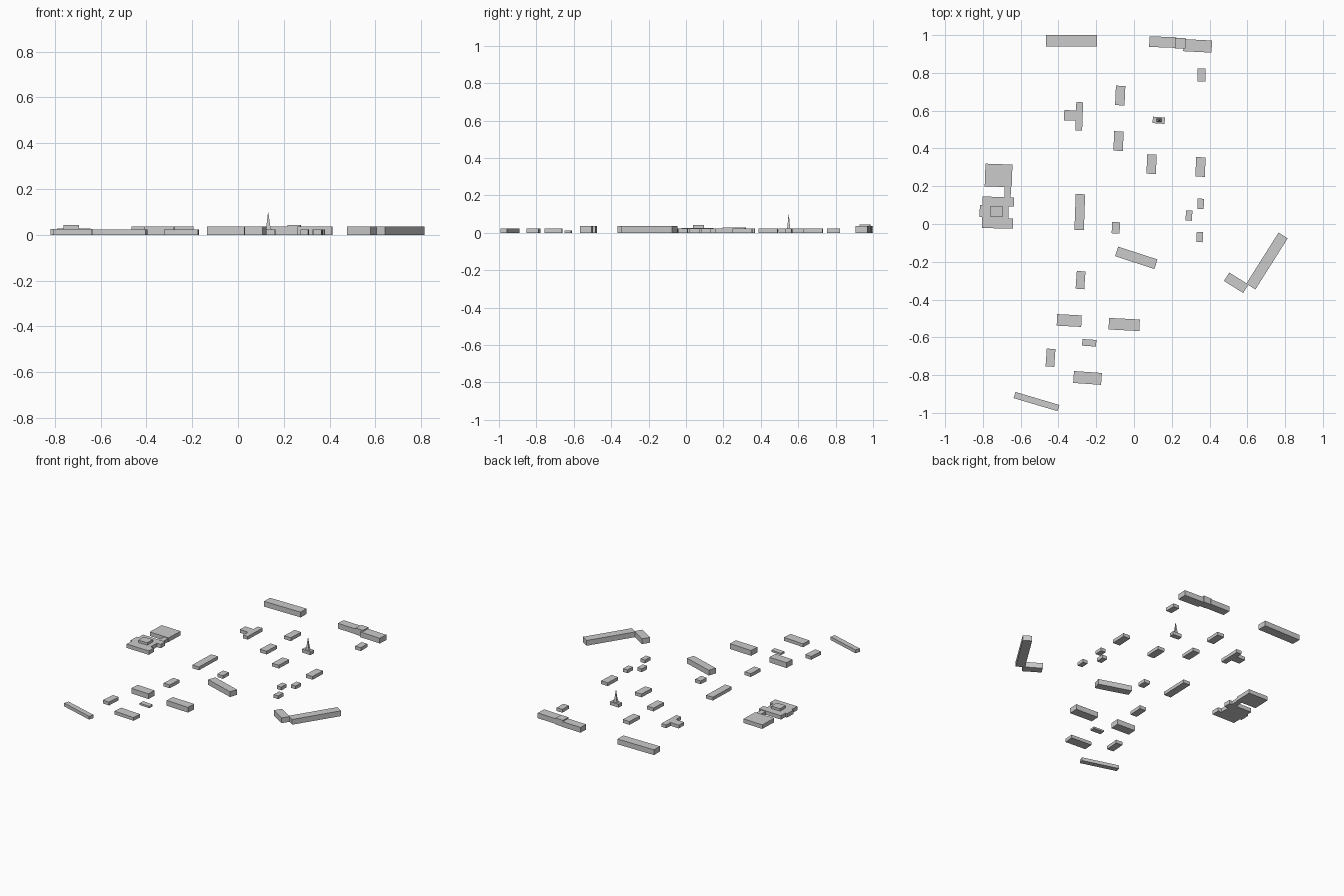
import bpy, bmesh, math
from mathutils import Matrix

if "Cube" in bpy.data.objects:
    bpy.data.objects.remove(bpy.data.objects["Cube"])

HIGH, MID, LOW = 0.035, 0.022, 0.012


def block(name, x, y, sx, sy, h, rot=0.0, z=0.0):
    """Flat-roofed box standing at z, turned by rot degrees."""
    bm = bmesh.new()
    m = (Matrix.Translation((x, y, z + h / 2))
         @ Matrix.Rotation(math.radians(rot), 4, 'Z')
         @ Matrix.Diagonal((sx, sy, h, 1)))
    bmesh.ops.create_cube(bm, size=1, matrix=m)
    return finish(name, bm)


def finish(name, bm):
    bmesh.ops.recalc_face_normals(bm, faces=bm.faces)
    me = bpy.data.meshes.new(name)
    bm.to_mesh(me)
    bm.free()
    ob = bpy.data.objects.new(name, me)
    bpy.context.collection.objects.link(ob)
    return ob


def prism(name, outline, h):
    """Extrude a plan outline up from the ground."""
    bm = bmesh.new()
    face = bm.faces.new([bm.verts.new((x, y, 0)) for x, y in outline])
    top = bmesh.ops.extrude_face_region(bm, geom=[face])
    verts = [v for v in top['geom'] if isinstance(v, bmesh.types.BMVert)]
    bmesh.ops.translate(bm, verts=verts, vec=(0, 0, h))
    if not any(len(f.verts) == len(outline) and f.calc_center_median().z < 1e-6
               for f in bm.faces):
        bm.faces.new([v for v in bm.verts if v.co.z < 1e-6])
    return finish(name, bm)


# Long halls at the north edge
block("north_hall_west", -0.33, 0.97, 0.27, 0.062, HIGH)
block("north_hall_east", 0.152, 0.963, 0.142, 0.056, HIGH, -2)
block("north_hall_link", 0.245, 0.957, 0.056, 0.056, 0.043, -2)
block("north_hall_end", 0.337, 0.943, 0.15, 0.064, HIGH, -3)

# Two-storey houses with their long side north-south
for i, (x, y) in enumerate([(-0.073, 0.68), (-0.082, 0.439),
                            (0.093, 0.317), (0.352, 0.302)]):
    block(f"long_house_{i}", x, y, 0.05, 0.103, MID, -2.5)
for i, (x, y) in enumerate([(-0.283, -0.297), (-0.442, -0.708)]):
    block(f"south_house_{i}", x, y, 0.046, 0.094, MID, -4)
for i, (x, y) in enumerate([(0.353, 0.107), (0.291, 0.045), (0.348, -0.069)]):
    block(f"cottage_{i}", x, y, 0.034, 0.054, MID, -3)
block("north_cottage", 0.357, 0.788, 0.042, 0.069, MID)
block("central_cottage", -0.096, -0.02, 0.042, 0.06, MID, -3)
block("row_house", -0.287, 0.063, 0.05, 0.19, MID, -2)

# T-shaped house
block("t_house_bar", -0.290, 0.57, 0.036, 0.15, MID, -2)
block("t_house_wing", -0.335, 0.575, 0.07, 0.054, MID, -2)

# Angled blocks
block("angled_hall", 0.012, -0.179, 0.219, 0.053, HIGH, -18)
block("corner_block_long", 0.704, -0.196, 0.32, 0.057, HIGH, 57.7)
block("corner_block_short", 0.541, -0.311, 0.12, 0.053, HIGH, -32)
block("south_terrace", -0.516, -0.94, 0.243, 0.034, MID, -16.5)

# Wide blocks in the south
block("wide_block_west", -0.343, -0.511, 0.13, 0.061, HIGH, -3)
block("wide_block_east", -0.052, -0.532, 0.163, 0.061, HIGH, -3)
block("wide_block_south", -0.246, -0.815, 0.148, 0.063, MID, -4)
block("garage", -0.237, -0.629, 0.074, 0.035, LOW, -4)

# Chapel with slender spire: concave four-sided taper
block("chapel", 0.131, 0.549, 0.064, 0.034, MID, -4)
bm = bmesh.new()
rings = []
for hx, hy, z in [(0.014, 0.009, MID), (0.009, 0.007, 0.036),
                  (0.006, 0.005, 0.055), (0.001, 0.001, 0.098)]:
    rings.append([bm.verts.new((0.132 + a * hx, 0.549 + b * hy, z))
                  for a, b in ((-1, -1), (1, -1), (1, 1), (-1, 1))])
for lo, hi in zip(rings, rings[1:]):
    for k in range(4):
        n = (k + 1) % 4
        bm.faces.new((lo[k], lo[n], hi[n], hi[k]))
bm.faces.new(rings[0])
bm.faces.new(rings[-1])
finish("spire", bm)

# School complex in the west
block("school_gym", -0.717, 0.257, 0.143, 0.12, 0.027, -2)
block("school_link", -0.669, 0.17, 0.034, 0.07, MID, -2)
prism("school_main", [(-0.806, -0.021), (-0.64, -0.025), (-0.64, 0.028),
                      (-0.664, 0.03), (-0.664, 0.093), (-0.635, 0.094),
                      (-0.635, 0.14), (-0.802, 0.146), (-0.803, 0.1),
                      (-0.816, 0.1), (-0.818, 0.037), (-0.805, 0.036)], 0.026)
block("school_roof_box", -0.728, 0.066, 0.066, 0.058, 0.022, 0, 0.02)
